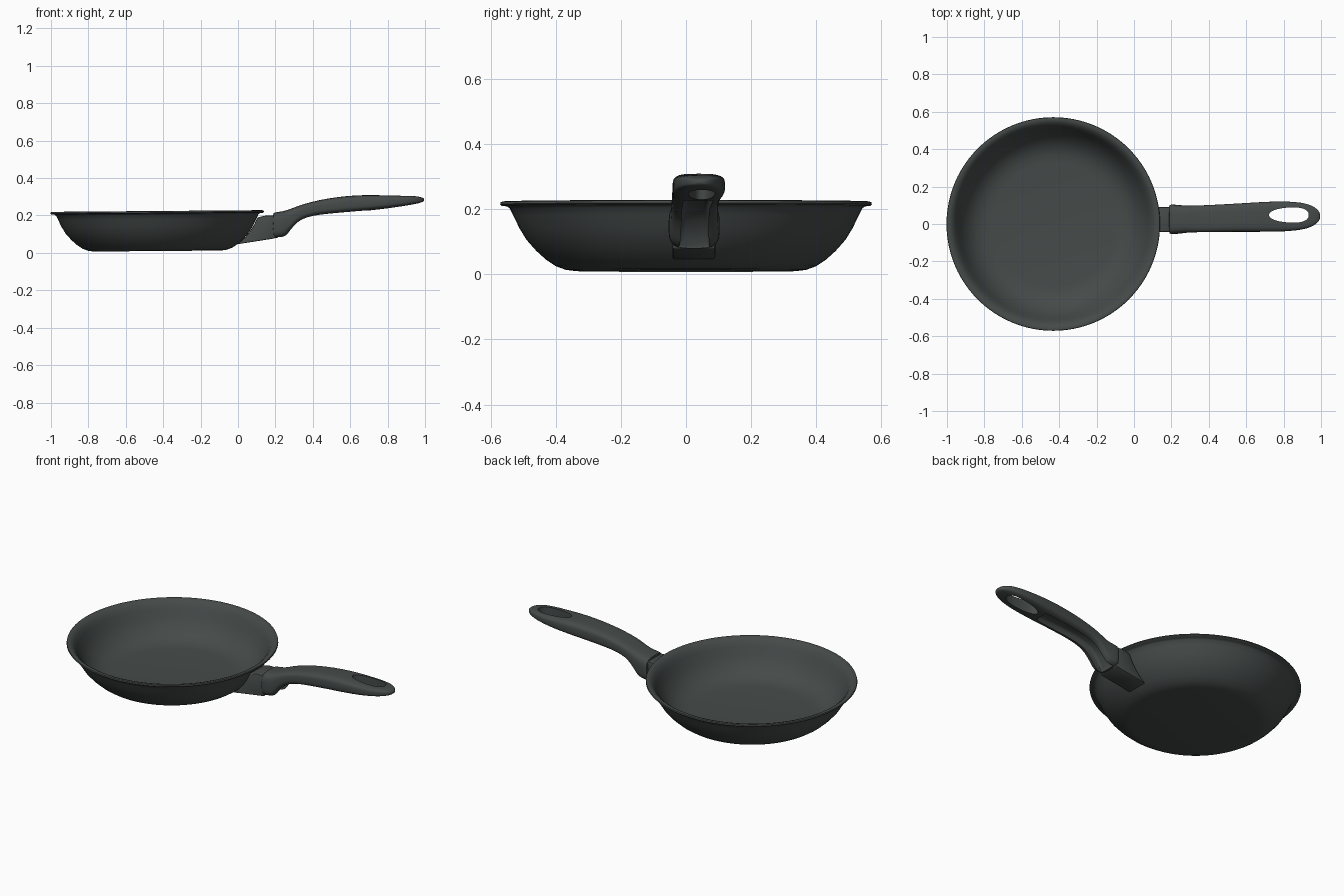
import bpy, bmesh, math
from mathutils import Matrix, Vector

cube = bpy.data.objects.get("Cube")
if cube:
    bpy.data.objects.remove(cube, do_unlink=True)

COLOUR = (0.06, 0.07, 0.068, 1)
mat = bpy.data.materials.new("dark grey coating")
mat.use_nodes = True
mat.diffuse_color = COLOUR
shader = next(n for n in mat.node_tree.nodes if n.type == 'BSDF_PRINCIPLED')
shader.inputs["Base Color"].default_value = COLOUR
shader.inputs["Roughness"].default_value = 0.6


def make_object(name, bm):
    bmesh.ops.recalc_face_normals(bm, faces=bm.faces)
    mesh = bpy.data.meshes.new(name)
    bm.to_mesh(mesh)
    bm.free()
    mesh.materials.append(mat)
    obj = bpy.data.objects.new(name, mesh)
    bpy.context.collection.objects.link(obj)
    return obj


def activate(obj):
    bpy.ops.object.select_all(action='DESELECT')
    obj.select_set(True)
    bpy.context.view_layer.objects.active = obj


def smooth(obj, angle=40):
    activate(obj)
    bpy.ops.object.shade_smooth_by_angle(angle=math.radians(angle))


def apply_modifier(obj, kind, **settings):
    mod = obj.modifiers.new(kind.title(), kind)
    for key, value in settings.items():
        setattr(mod, key, value)
    activate(obj)
    bpy.ops.object.modifier_apply(modifier=mod.name)


def cut(obj, cutter):
    cutter.hide_render = True
    apply_modifier(obj, 'BOOLEAN', operation='DIFFERENCE', solver='EXACT', object=cutter)
    bpy.data.objects.remove(cutter, do_unlink=True)


def superellipse(a, b, power, count):
    for i in range(count):
        t = 2 * math.pi * (i + 0.5) / count
        c, s = math.cos(t), math.sin(t)
        yield (a * math.copysign(abs(c) ** (2 / power), c),
               b * math.copysign(abs(s) ** (2 / power), s))


def loft(name, stations, power, count):
    """Join upright cross-sections given as x, bottom, top, centre y, half width."""
    bm = bmesh.new()
    rings = []
    for x, low, high, mid, half in stations:
        rings.append([bm.verts.new((x, mid + u, (low + high) / 2 + v))
                      for u, v in superellipse(half, (high - low) / 2, power, count)])
    for a, b in zip(rings, rings[1:]):
        for i in range(count):
            j = (i + 1) % count
            bm.faces.new((a[i], a[j], b[j], b[i]))
    bm.faces.new(rings[0])
    bm.faces.new(rings[-1])
    return make_object(name, bm)


def prism(name, outline, depth, axis):
    """Extrude a flat outline along the given axis."""
    bm = bmesh.new()
    face = bm.faces.new([bm.verts.new(p) for p in outline])
    moved = bmesh.ops.extrude_face_region(bm, geom=[face])["geom"]
    bmesh.ops.translate(bm, vec=Vector(axis) * depth,
                        verts=[v for v in moved if isinstance(v, bmesh.types.BMVert)])
    return make_object(name, bm)


# Pan body: outer wall, rolled lip, then the inside, turned around its centre
profile = [(0, .008), (.34, .008), (.37, .012), (.4, .023), (.43, .043), (.46, .07),
           (.49, .104), (.512, .14), (.53, .178), (.541, .2), (.55, .207), (.566, .208),
           (.571, .213), (.569, .22), (.56, .222), (.545, .217), (.53, .204), (.515, .178),
           (.497, .14), (.475, .104), (.445, .07), (.41, .045), (.37, .031), (.33, .026), (0, .026)]
bm = bmesh.new()
points = [bm.verts.new((r, 0, z)) for r, z in profile]
edges = [bm.edges.new(pair) for pair in zip(points, points[1:])]
bmesh.ops.spin(bm, geom=points + edges, cent=(0, 0, 0), axis=(0, 0, 1),
               angle=2 * math.pi, steps=96)
bmesh.ops.remove_doubles(bm, verts=bm.verts, dist=0.0001)
bmesh.ops.transform(bm, verts=bm.verts,
                    matrix=Matrix.Translation((-.43, 0, .002)) @ Matrix.Rotation(-.008, 4, 'Y'))
pan = make_object("pan_body", bm)
smooth(pan, 50)

# Lug joining the wall to the handle
side = [(-.005, .046), (.2, .078), (.2, .2), (.15, .2), (.105, .19), (.083, .145), (.06, .11), (.025, .07)]
lug = prism("handle_lug", [(x, -.042, z) for x, z in side], .132, (0, 1, 0))
apply_modifier(lug, 'BEVEL', width=.006, segments=2)
smooth(lug)

# Handle grip
grip = [(.186, .08, .212, .025, .076), (.192, .078, .216, .025, .08), (.235, .08, .222, .025, .078),
        (.258, .088, .228, .025, .075), (.28, .12, .235, .026, .073), (.315, .163, .249, .027, .072),
        (.36, .188, .264, .028, .072), (.43, .203, .282, .03, .073), (.52, .211, .298, .033, .075),
        (.62, .22, .308, .036, .078), (.72, .228, .31, .039, .081), (.82, .24, .307, .041, .081),
        (.9, .252, .306, .042, .073), (.95, .262, .304, .042, .058), (.98, .269, .298, .042, .038),
        (.996, .276, .291, .042, .016)]
handle = loft("handle", grip, 3.6, 24)
apply_modifier(handle, 'SUBSURF', levels=1)

# Hollow along the underside of the grip
hollow = [(.212, 0, .095, .025, .05), (.25, 0, .165, .026, .045), (.3, .02, .208, .027, .042),
          (.4, .1, .233, .03, .042), (.52, .1, .246, .034, .044), (.66, .1, .253, .038, .046),
          (.69, .1, .251, .039, .036)]
cut(handle, loft("hollow_cutter", hollow, 6, 16))

# Hanging slot, narrower toward the pan
slot = [(.828 + u, .048 + v * (1 + 1.6 * u), .1) for u, v in superellipse(.106, .04, 2.3, 40)]
cut(handle, prism("slot_cutter", slot, .4, (0, 0, 1)))
smooth(handle)
